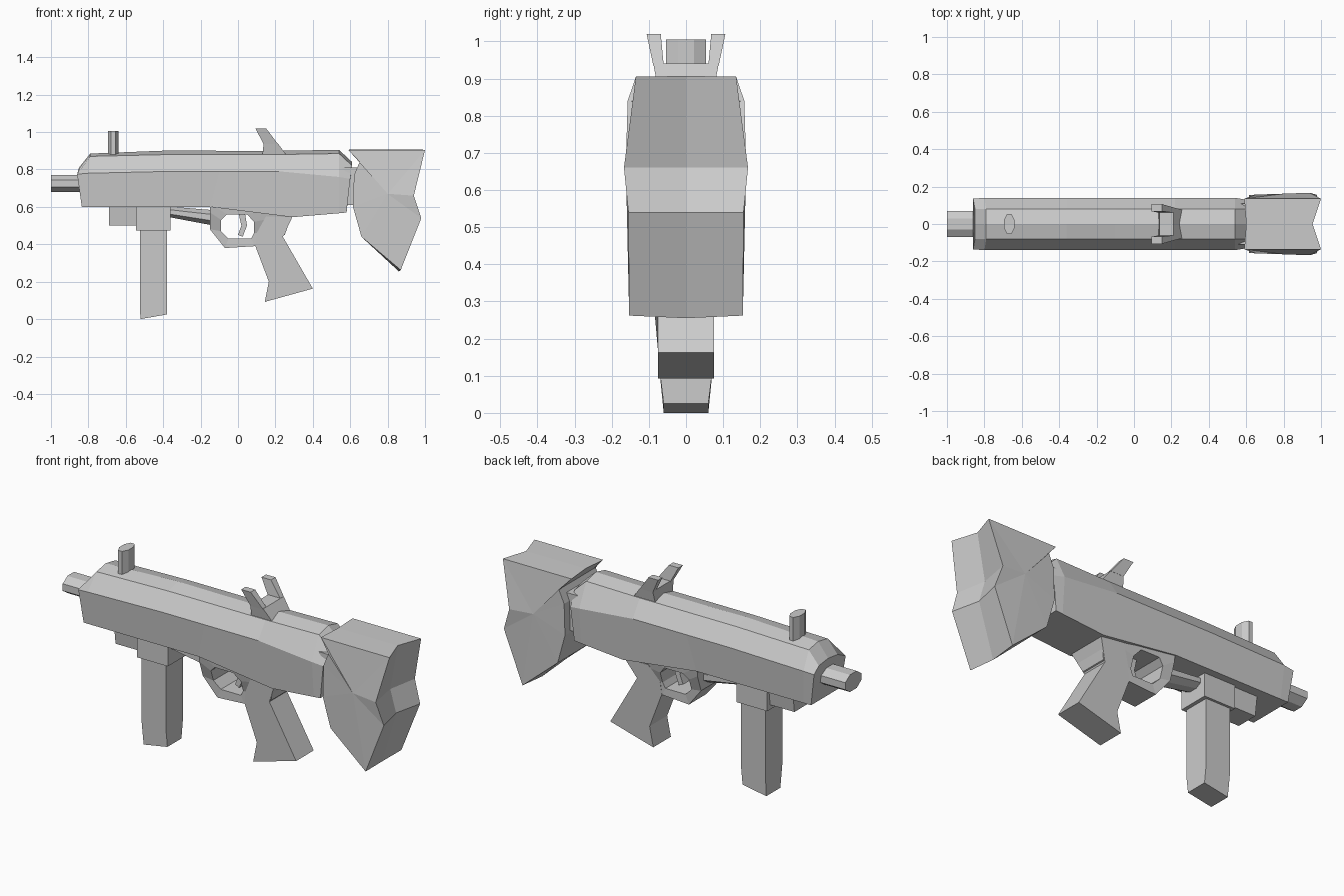
import bpy, bmesh
from math import cos, sin, pi

if "Cube" in bpy.data.objects:
    bpy.data.objects.remove(bpy.data.objects["Cube"])


def finish(name, verts, faces):
    bm = bmesh.new()
    vs = [bm.verts.new(v) for v in verts]
    for f in faces:
        bm.faces.new([vs[i] for i in f])
    bmesh.ops.recalc_face_normals(bm, faces=bm.faces[:])
    me = bpy.data.meshes.new(name)
    bm.to_mesh(me)
    bm.free()
    ob = bpy.data.objects.new(name, me)
    bpy.context.collection.objects.link(ob)
    return ob


def loft(name, rings):
    """Skin equal-length rings of points and cap both ends."""
    n = len(rings[0])
    faces = [list(range(n)), list(range((len(rings) - 1) * n, len(rings) * n))]
    for r in range(len(rings) - 1):
        for i in range(n):
            j = (i + 1) % n
            faces.append([r * n + i, r * n + j, (r + 1) * n + j, (r + 1) * n + i])
    return finish(name, [p for ring in rings for p in ring], faces)


def slab(name, profile, w=None):
    """Side profile (x, z[, half width]) mirrored across y = 0."""
    pts = [(p[0], p[1], p[2] if len(p) > 2 else w) for p in profile]
    return loft(name, [[(x, s * h, z) for x, z, h in pts] for s in (-1, 1)])


def oval(cx, cy, cz, a, b, axis, n=8):
    """Polygon ring perpendicular to the x or z axis."""
    out = []
    for k in range(n):
        t = 2 * pi * (k + 0.5) / n
        u, v = a * cos(t), b * sin(t)
        out.append((cx, cy + u, cz + v) if axis == 'x' else (cx + v, cy + u, cz))
    return out


# Receiver: bottom, shoulder, top edge and crest at each station
def station(b, m, t, crest):
    half = [b, m, t]
    left = [(x, -w, z) for x, z, w in half]
    right = [(x, w, z) for x, z, w in reversed(half)]
    return left + [(crest[0], 0, crest[1])] + right


loft("receiver", [
    station((-.835, .6, .125), (-.86, .775, .135), (-.85, .80, .08), (-.85, .81)),
    station((-.79, .6, .125), (-.80, .78, .14), (-.79, .87, .08), (-.79, .885)),
    station((-.36, .6, .125), (-.36, .79, .14), (-.36, .88, .08), (-.36, .902)),
    station((-.15, .6, .125), (-.1, .79, .14), (-.1, .88, .08), (-.1, .9)),
    station((.29, .545, .125), (.22, .79, .14), (.22, .88, .08), (.22, .9)),
    station((.54, .566, .125), (.54, .76, .14), (.54, .885, .08), (.54, .905)),
    station((.58, .57, .125), (.6, .75, .13), (.61, .82, .08), (.61, .84)),
])

# Barrel
loft("barrel", [oval(x, 0, .725, .074, .05, 'x') for x in (-1, -.8)])

# Stock: outline x, z, half width, with centre line pulled in and a raised side hub
outline = [(.59, .905, .135), (1, .905, .135), (.94, .66, .167), (.98, .54, .155),
           (.87, .262, .153), (.66, .44, .153), (.615, .6, .155), (.62, .77, .155), (.65, .84, .157)]
centre = [(.6, .907), (.955, .907), (.91, .66), (.945, .54), (.86, .255),
          (.66, .44), (.615, .6), (.62, .77), (.65, .84)]
n = len(outline)
verts = [(x, -w, z) for x, z, w in outline] + [(x, 0, z) for x, z in centre]
verts += [(x, w, z) for x, z, w in outline] + [(.80, -.162, .67), (.80, .162, .67)]
faces = []
for i in range(n):
    j = (i + 1) % n
    faces += [[i, j, n + j, n + i], [n + i, n + j, 2 * n + j, 2 * n + i],
              [i, j, 3 * n], [2 * n + i, 2 * n + j, 3 * n + 1]]
finish("stock", verts, faces)
slab("stock_neck", [(.56, .61), (.68, .61), (.68, .81), (.56, .81)], .11)

# Magazine, its well and the block in front
slab("magazine", [(-.525, .5, .072), (-.525, .12, .072), (-.522, 0, .06),
                  (-.38, .025, .06), (-.38, .12, .072), (-.38, .5, .072)])
slab("magazine_well", [(-.545, .475), (-.36, .475), (-.36, .64), (-.545, .64)], .085)
slab("front_block", [(-.69, .5, .06), (-.53, .5, .06), (-.53, .62, .075), (-.69, .62, .075)])

# Tapered strut from the well to the trigger guard
loft("lower_strut", [oval(-.38, 0, .575, .06, .03, 'x'), oval(-.12, 0, .54, .07, .045, 'x')])


# Trigger guard: ring between inner and outer outlines, narrower lower down
def width(z):
    return .075 + max(0, min(1, (z - .45) / .13)) * .045


inner = [(-.06, .56), (.05, .56), (.085, .52), (.085, .46), (.07, .43), (-.05, .43), (-.09, .47), (-.09, .53)]
outer = [(-.15, .62), (.2, .62), (.29, .56), (.25, .45), (.09, .39), (-.07, .38), (-.15, .48), (-.15, .57)]
loops = [[(x, s * width(z), z) for x, z in ring] for ring, s in ((inner, -1), (outer, -1), (outer, 1), (inner, 1))]
faces = []
for r in range(4):
    for i in range(8):
        j, q = (i + 1) % 8, (r + 1) % 4
        faces.append([r * 8 + i, r * 8 + j, q * 8 + j, q * 8 + i])
finish("trigger_guard", [p for l in loops for p in l], faces)

# Grip and trigger
slab("grip", [(x, z, width(z)) for x, z in [
    (.29, .545), (.24, .44), (.40, .163), (.143, .092), (.165, .20), (.092, .392), (.1, .46), (.15, .55)]])
slab("trigger", [(0, .58), (.035, .58), (.048, .5), (.025, .44), (0, .45), (.018, .5)], .025)

# Front sight post
loft("front_sight", [oval(-.667, 0, z, .058, .03, 'z') for z in (.86, 1.005)])

# Rear sight base with two splayed prongs
slab("rear_sight_base", [(.13, .87, .075), (.265, .87, .075), (.212, .94, .088), (.137, .94, .088)])
for s, side in ((-1, "left"), (1, "right")):
    low = [(.137, .06, .935), (.137, .088, .935), (.214, .088, .935), (.214, .06, .935)]
    high = [(.093, .068, 1.02), (.093, .106, 1.02), (.15, .106, 1.02), (.15, .068, 1.02)]
    loft("rear_sight_prong_" + side, [[(x, s * y, z) for x, y, z in ring] for ring in (low, high)])
